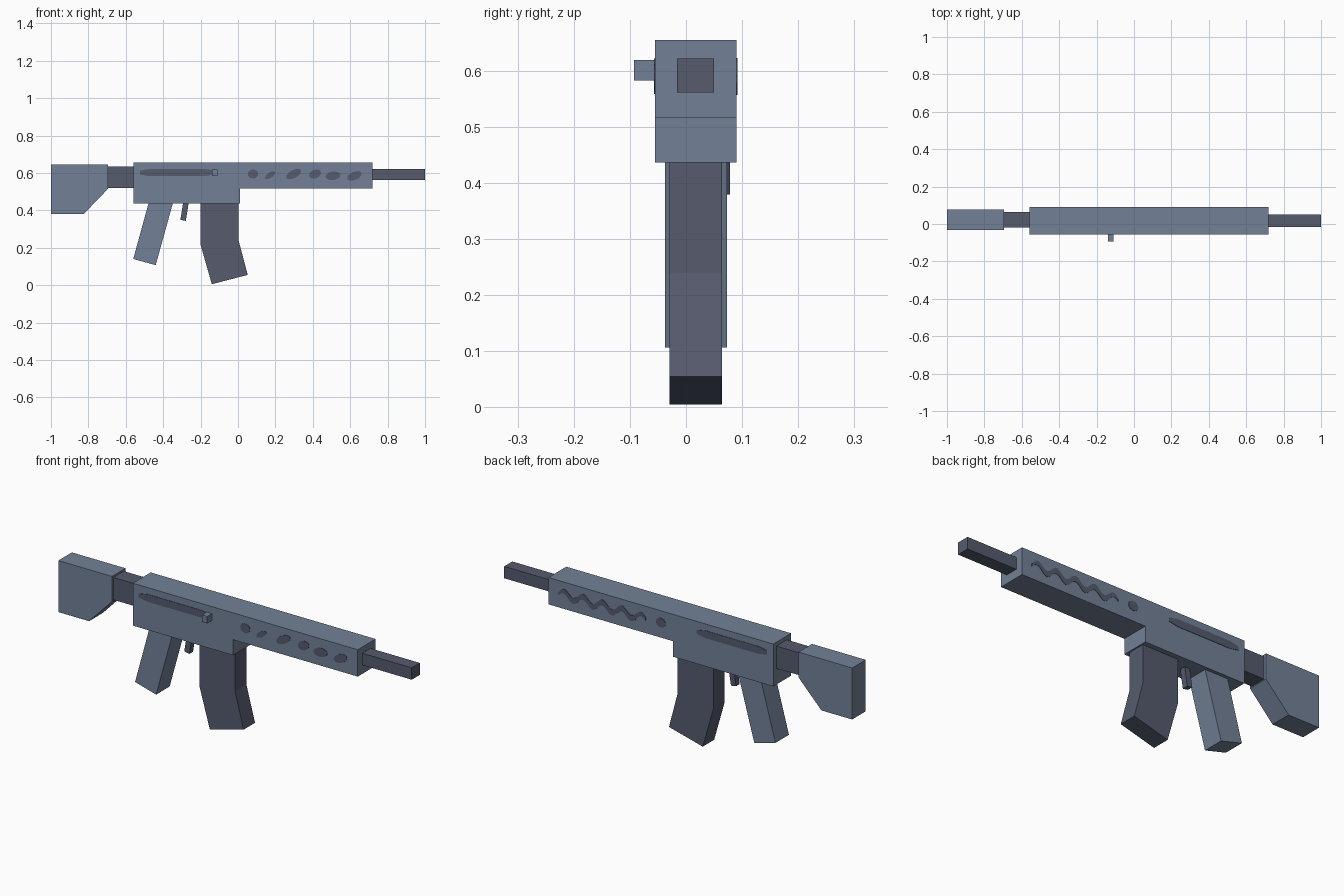
import bpy
import bmesh
import math

cube = bpy.data.objects.get("Cube")
if cube:
    bpy.data.objects.remove(cube, do_unlink=True)


def material(name, color):
    mat = bpy.data.materials.new(name)
    mat.use_nodes = True
    mat.diffuse_color = (*color, 1)
    mat.node_tree.nodes["Principled BSDF"].inputs["Base Color"].default_value = (*color, 1)
    return mat


steel = material("blue grey steel", (0.17, 0.22, 0.31))
dark = material("dark grey metal", (0.092, 0.105, 0.155))


def prism(name, outline, y0, y1, mat):
    """Side outline in x and z, extruded from y0 to y1."""
    bm = bmesh.new()
    face = bm.faces.new([bm.verts.new((x, y0, z)) for x, z in outline])
    side = bmesh.ops.extrude_face_region(bm, geom=[face])
    verts = [v for v in side["geom"] if isinstance(v, bmesh.types.BMVert)]
    bmesh.ops.translate(bm, verts=verts, vec=(0, y1 - y0, 0))
    bmesh.ops.recalc_face_normals(bm, faces=bm.faces)
    mesh = bpy.data.meshes.new(name)
    bm.to_mesh(mesh)
    bm.free()
    mesh.materials.append(mat)
    obj = bpy.data.objects.new(name, mesh)
    bpy.context.collection.objects.link(obj)
    return obj


def box(name, x0, x1, y0, y1, z0, z1, mat):
    return prism(name, [(x0, z0), (x1, z0), (x1, z1), (x0, z1)], y0, y1, mat)


FRONT, BACK, SKIN = -0.055, 0.09, 0.002

# Body, barrel and stock
prism("receiver", [(-0.56, 0.437), (0.01, 0.437), (0.01, 0.517), (0.72, 0.517),
                   (0.72, 0.655), (-0.56, 0.655)], FRONT, BACK, steel)
box("barrel", 0.70, 1.0, -0.016, 0.05, 0.561, 0.622, dark)
box("stock_tube", -0.71, -0.55, -0.02, 0.065, 0.52, 0.635, dark)
prism("stock", [(-1, 0.38), (-0.825, 0.38), (-0.695, 0.515), (-0.695, 0.645),
                (-1, 0.645)], -0.032, 0.078, steel)

# Parts under the body
prism("grip", [(-0.56, 0.14), (-0.44, 0.107), (-0.345, 0.45), (-0.475, 0.45)],
      -0.037, 0.073, steel)
prism("trigger", [(-0.308, 0.349), (-0.279, 0.344), (-0.262, 0.45), (-0.292, 0.45)],
      0.003, 0.033, dark)
prism("magazine", [(-0.2, 0.45), (-0.2, 0.215), (-0.14, 0.005), (0.052, 0.055),
                   (0.003, 0.24), (0.003, 0.45)], -0.029, 0.064, dark)
box("charging_handle", -0.14, -0.11, -0.093, FRONT, 0.583, 0.619, steel)


# Painted marks on both sides
def band(name, x0, x1, center, half, steps, y):
    xs = [x0 + (x1 - x0) * i / steps for i in range(steps + 1)]
    low = [(x, center(x) - half(i / steps)) for i, x in enumerate(xs)]
    high = [(x, center(x) + half(i / steps)) for i, x in enumerate(xs)]
    prism(name, low + high[::-1], y - SKIN, y + SKIN, dark)


def blob(name, x, z, rx, rz, tilt, y):
    pts = []
    for i in range(14):
        a = math.tau * i / 14
        u, v = rx * math.cos(a), rz * math.sin(a)
        pts.append((x + u, z + v + tilt * u))
    prism(name, pts, y - SKIN, y + SKIN, dark)


def slot_half(t):
    return 0.010 + 0.009 * min(1, 8 * t, 8 * (1 - t))


for side, y in (("front", FRONT), ("back", BACK)):
    band(side + "_slot", -0.525, -0.125, lambda x: 0.602, slot_half, 16, y)
    blob(side + "_vent_rear", 0.08, 0.594, 0.028, 0.024, 0, y)

vents = [(0.172, 0.588, 0.028, 0.016, 0.5), (0.297, 0.594, 0.040, 0.023, 0.4),
         (0.412, 0.594, 0.032, 0.024, 0.2), (0.508, 0.585, 0.040, 0.023, 0.1),
         (0.622, 0.584, 0.038, 0.023, 0.3)]
for i, vent in enumerate(vents):
    blob(f"front_vent_{i + 1}", *vent, FRONT)

band("back_wavy_mark", 0.165, 0.665,
     lambda x: 0.59 + 0.018 * math.sin(math.tau * (x - 0.165) / 0.11),
     lambda t: 0.007 + 0.008 * min(1, 8 * t, 8 * (1 - t)), 48, BACK)
